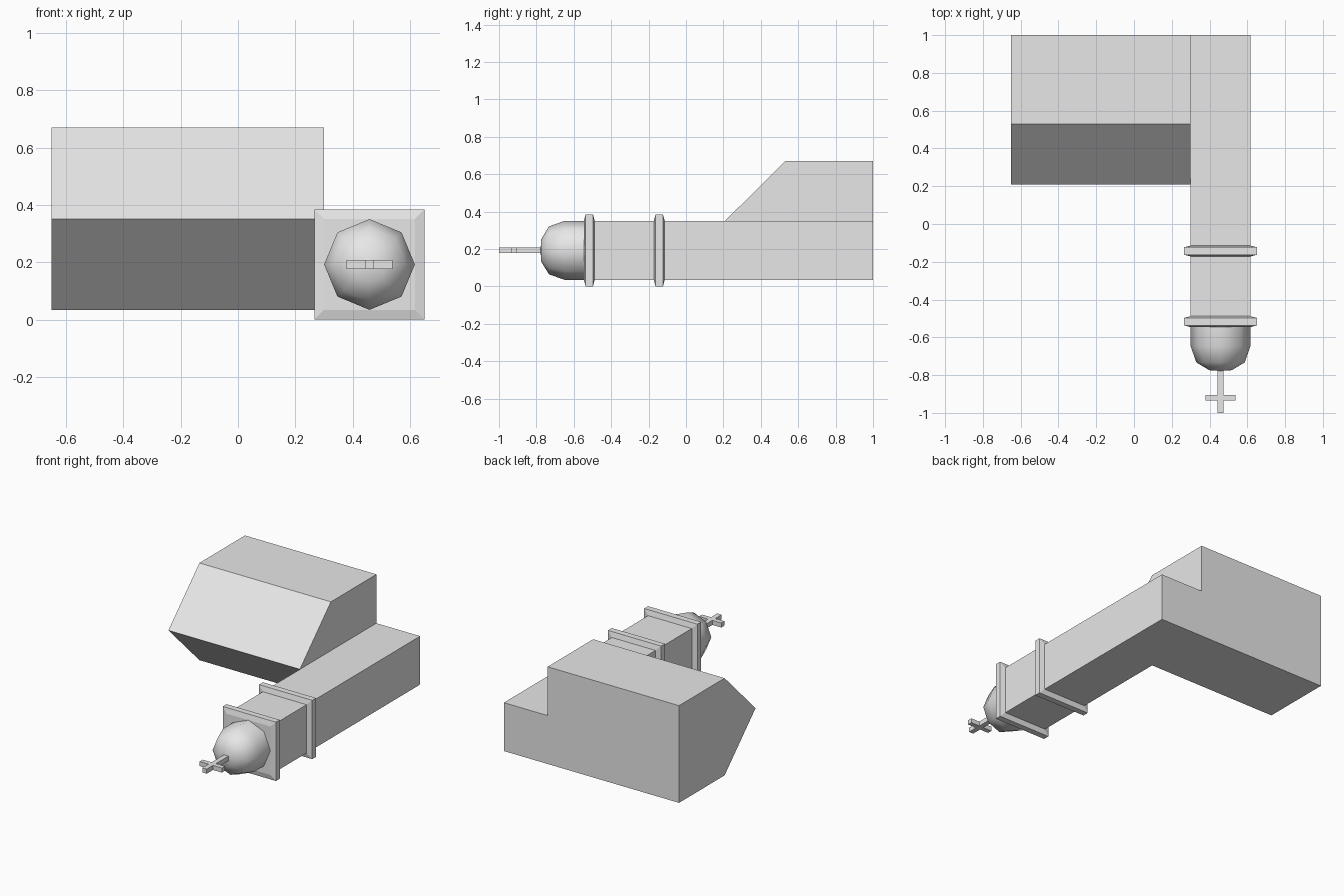
import bpy
import bmesh
from math import cos, sin, pi

cube = bpy.data.objects.get("Cube")
if cube:
    bpy.data.objects.remove(cube, do_unlink=True)

# Single plain grey
grey = bpy.data.materials.new("plain_grey")
grey.use_nodes = True
GREY = (0.8, 0.8, 0.8, 1)
grey.diffuse_color = GREY
grey.node_tree.nodes["Principled BSDF"].inputs["Base Color"].default_value = GREY

CX, CZ = 0.458, 0.193   # axis of the tower, which lies along y
HALF = 0.158            # half width of the tower


def finish(name, bm, smooth=False):
    bmesh.ops.recalc_face_normals(bm, faces=bm.faces)
    mesh = bpy.data.meshes.new(name)
    bm.to_mesh(mesh)
    bm.free()
    mesh.materials.append(grey)
    for poly in mesh.polygons:
        poly.use_smooth = smooth and len(poly.vertices) < 5
    obj = bpy.data.objects.new(name, mesh)
    bpy.context.collection.objects.link(obj)
    return obj


def loft(name, rings, smooth=False):
    """Skin a list of equal-length rings of points and cap both ends."""
    bm = bmesh.new()
    loops = [[bm.verts.new(p) for p in ring] for ring in rings]
    n = len(loops[0])
    for a, b in zip(loops, loops[1:]):
        for i in range(n):
            j = (i + 1) % n
            bm.faces.new((a[i], a[j], b[j], b[i]))
    bm.faces.new(loops[0])
    bm.faces.new(loops[-1])
    return finish(name, bm, smooth)


def square(y, h):
    return [(CX + sx * h, y, CZ + sz * h)
            for sx, sz in ((-1, -1), (1, -1), (1, 1), (-1, 1))]


def octagon(y, r):
    return [(CX + r * cos(i * pi / 4), y, CZ + r * sin(i * pi / 4)) for i in range(8)]


def box(name, x0, x1, y0, y1, z0, z1):
    loft(name, [[(x, y0, z0), (x, y1, z0), (x, y1, z1), (x, y0, z1)] for x in (x0, x1)])


# Hall with a gabled cross-section pointing forward
section = [(1, 0.035), (1, 0.67), (0.53, 0.67), (0.21, 0.352), (0.53, 0.035)]
loft("hall", [[(x, y, z) for y, z in section] for x in (-0.65, 0.30)])

# Square tower
loft("tower", [square(-0.54, HALF), square(1, HALF)])

# Bands around the tower, with sloping sides
for name, y in (("lower_band", -0.143), ("upper_band", -0.517)):
    loft(name, [square(y - 0.029, HALF), square(y - 0.020, 0.192),
                square(y + 0.020, 0.192), square(y + 0.029, HALF)])

# Eight-sided dome
dome = [(-0.53, 0.158), (-0.648, 0.158), (-0.733, 0.128), (-0.774, 0.06), (-0.778, 0.004)]
loft("dome", [octagon(y, r) for y, r in dome], smooth=True)

# Cross on the tip of the dome
box("cross_post", CX - 0.016, CX + 0.016, -1, -0.76, CZ - 0.015, CZ + 0.015)
box("cross_arm", CX - 0.08, CX + 0.08, -0.935, -0.904, CZ - 0.015, CZ + 0.015)
